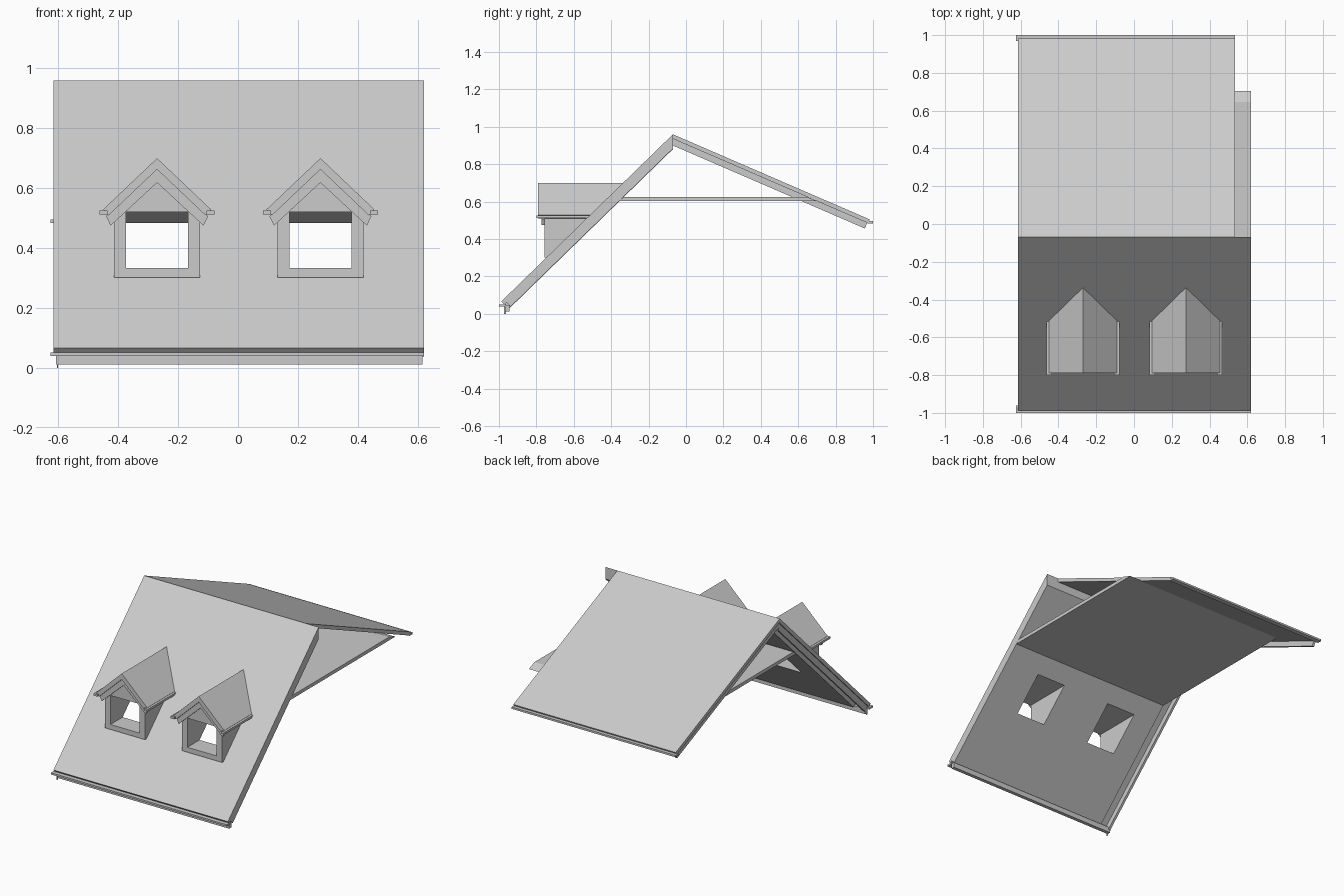
import bpy, bmesh
from mathutils import Vector

if "Cube" in bpy.data.objects:
    bpy.data.objects.remove(bpy.data.objects["Cube"])

RIDGE = Vector((-0.07, 0.96))          # (y, z)
FRONT = Vector((-0.988, 0.066))
BACK = Vector((0.982, 0.505))
SLOPE = (RIDGE.y - FRONT.y) / (RIDGE.x - FRONT.x)


def roof_y(z):
    return RIDGE.x + (z - RIDGE.y) / SLOPE


def loft(name, a, b):
    """Solid between two matching outlines."""
    bm = bmesh.new()
    va = [bm.verts.new(p) for p in a]
    vb = [bm.verts.new(p) for p in b]
    n = len(a)
    bm.faces.new(va)
    bm.faces.new(vb[::-1])
    for i in range(n):
        bm.faces.new((va[i], vb[i], vb[(i + 1) % n], va[(i + 1) % n]))
    bmesh.ops.recalc_face_normals(bm, faces=bm.faces)
    me = bpy.data.meshes.new(name)
    bm.to_mesh(me)
    bm.free()
    ob = bpy.data.objects.new(name, me)
    bpy.context.collection.objects.link(ob)
    return ob


def prism_x(name, yz, x0, x1):
    return loft(name, [(x0, y, z) for y, z in yz], [(x1, y, z) for y, z in yz])


def box(name, x0, x1, y0, y1, z0, z1):
    return prism_x(name, [(y0, z0), (y1, z0), (y1, z1), (y0, z1)], x0, x1)


def slope_slab(name, eave, t0, t1, x0, x1):
    """Sloping slab between depths t0 and t1, plumb at the ridge, square at the eave."""
    d = (eave - RIDGE).normalized()
    n = Vector((d.y, -d.x))
    if n.y > 0:
        n = -n
    plumb = lambda t: RIDGE + Vector((0, t / n.y))
    pts = [plumb(t0), eave + n * t0, eave + n * t1, plumb(t1)]
    return prism_x(name, [tuple(p) for p in pts], x0, x1)


def into_roof(name, xz, y0, sink=0.012):
    """Extrude a front outline back until it dies into the front slope."""
    return loft(name, [(x, y0, z) for x, z in xz],
                [(x, max(roof_y(z) + sink, y0 + 0.004), z) for x, z in xz])


def chevron(cx, apex, half, pitch, t):
    k = (1 + pitch ** 2) ** 0.5
    ex, ez = half, apex - pitch * half
    ix, iz = ex - pitch / k * t, ez - t / k
    return [(cx, apex), (cx + ex, ez), (cx + ix, iz), (cx, apex - k * t),
            (cx - ix, iz), (cx - ex, ez)]


# Main roof slopes
front_deck = slope_slab("front_slope_deck", FRONT, 0.0, 0.022, -0.615, 0.62)
front_core = slope_slab("front_slope_core", FRONT + Vector((0.012, 0.012)), 0.02, 0.055, -0.53, 0.62)
slope_slab("back_slope_deck", BACK, 0.0, 0.022, -0.615, 0.535)

# Verge boards on the open gable
slope_slab("front_verge_board", FRONT + Vector((0.003, 0.003)), 0.02, 0.057, -0.607, -0.592)
slope_slab("back_verge_board", BACK + Vector((-0.004, 0.002)), 0.02, 0.055, -0.607, -0.592)

# Flat ceiling trimmed to both slopes
prism_x("ceiling", [(-0.33, 0.625), (0.645, 0.625), (0.705, 0.603), (-0.36, 0.603)], -0.53, 0.62)

# Eaves: fascia, gutters and bracket
box("front_fascia", -0.607, 0.615, -0.968, -0.945, 0.012, 0.046)
box("front_gutter", -0.625, 0.62, -1.0, -0.962, 0.04, 0.051)
box("front_eave_bracket", -0.604, -0.600, -0.972, -0.962, 0.0, 0.045)
box("back_gutter", -0.625, 0.535, 0.97, 1.0, 0.484, 0.496)

# Dormers
for side, cx in (("left", -0.27), ("right", 0.275)):
    wall = into_roof(side + "_dormer_wall",
                     [(cx - 0.143, 0.302), (cx + 0.143, 0.302), (cx + 0.143, 0.525),
                      (cx, 0.661), (cx - 0.143, 0.525)], -0.757)
    into_roof(side + "_dormer_roof", chevron(cx, 0.70, 0.18, 0.95, 0.027), -0.79)
    trim = chevron(cx, 0.668, 0.17, 0.95, 0.036)
    trim[2], trim[4] = (cx + 0.155, 0.475), (cx - 0.155, 0.475)
    loft(side + "_dormer_barge", [(x, -0.772, z) for x, z in trim],
         [(x, -0.755, z) for x, z in trim])
    for s in (-1, 1):
        xs = sorted((cx + s * 0.165, cx + s * 0.192))
        box(side + "_dormer_gutter", *xs, -0.80, -0.505, 0.512, 0.526)
    # Straight window tunnel through the dormer and the slope
    cutter = box(side + "_window_cutter", cx - 0.103, cx + 0.103, -0.9, -0.3, 0.334, 0.52)
    cutter.hide_render = True
    cutter.hide_viewport = True
    for ob in (wall, front_deck, front_core):
        m = ob.modifiers.new("window", "BOOLEAN")
        m.operation = "DIFFERENCE"
        m.solver = "EXACT"
        m.object = cutter
